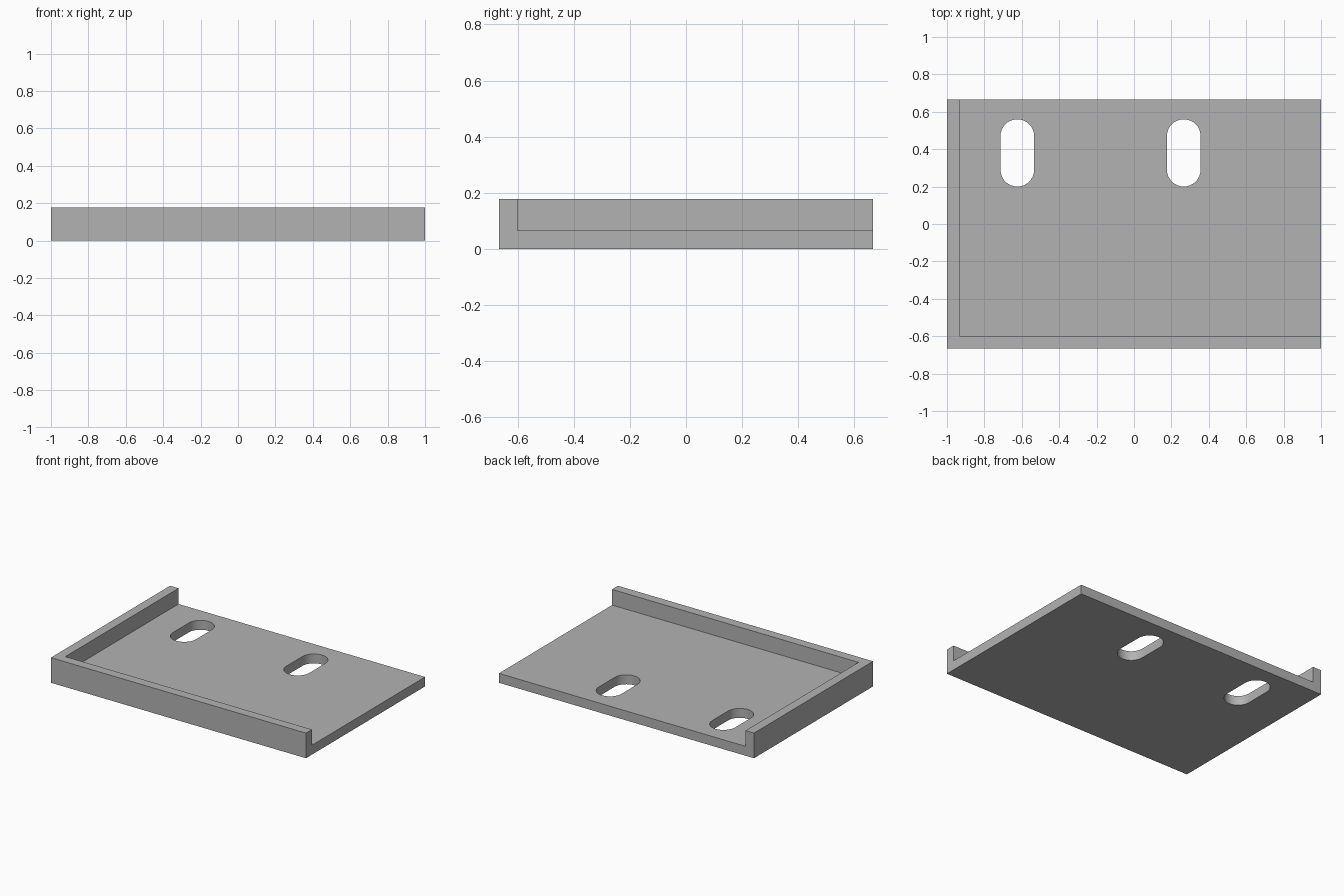
import bpy, bmesh, math

cube = bpy.data.objects.get("Cube")
if cube:
    bpy.data.objects.remove(cube, do_unlink=True)

# Overall proportions
LENGTH, DEPTH, HEIGHT = 2.0, 4 / 3, 0.178
WALL = 1 / 15
SLOT_RADIUS, SLOT_HALF = 0.09, 0.09
SLOT_Y = 0.38

grey = bpy.data.materials.new("plain grey")
grey.use_nodes = True
colour = (0.45, 0.45, 0.45, 1)
grey.diffuse_color = colour
grey.node_tree.nodes["Principled BSDF"].inputs["Base Color"].default_value = colour


def prism(name, outline, bottom, top):
    """Extrude a flat outline from bottom to top."""
    bm = bmesh.new()
    base = bm.faces.new([bm.verts.new((x, y, bottom)) for x, y in outline])
    result = bmesh.ops.extrude_face_region(bm, geom=[base])
    moved = [g for g in result["geom"] if isinstance(g, bmesh.types.BMVert)]
    bmesh.ops.translate(bm, verts=moved, vec=(0, 0, top - bottom))
    bmesh.ops.recalc_face_normals(bm, faces=bm.faces)
    mesh = bpy.data.meshes.new(name)
    bm.to_mesh(mesh)
    bm.free()
    mesh.materials.append(grey)
    obj = bpy.data.objects.new(name, mesh)
    bpy.context.collection.objects.link(obj)
    return obj


def rectangle(x0, x1, y0, y1):
    return [(x0, y0), (x1, y0), (x1, y1), (x0, y1)]


def slot(cx, cy, steps=16):
    """Rounded slot outline, long in y."""
    points = []
    for start, side in ((0, 1), (math.pi, -1)):
        for i in range(steps + 1):
            a = start + math.pi * i / steps
            points.append((cx + SLOT_RADIUS * math.cos(a),
                           cy + side * SLOT_HALF + SLOT_RADIUS * math.sin(a)))
    return points


# Solid block that becomes the tray
hx, hy = LENGTH / 2, DEPTH / 2
tray = prism("corner_tray", rectangle(-hx, hx, -hy, hy), 0, HEIGHT)

# Pocket open at the back and left, then two through slots
cutters = [prism("pocket_cutter", rectangle(-hx + WALL, hx + 1, -hy + WALL, hy + 1), WALL, 1)]
for x in (-0.624, 0.266):
    cutters.append(prism("slot_cutter", slot(x, SLOT_Y), -1, 1))

bpy.ops.object.select_all(action="DESELECT")
bpy.context.view_layer.objects.active = tray
tray.select_set(True)
for cutter in cutters:
    cutter.hide_render = True
    cut = tray.modifiers.new(cutter.name, "BOOLEAN")
    cut.operation = "DIFFERENCE"
    cut.solver = "EXACT"
    cut.object = cutter
    bpy.ops.object.modifier_apply(modifier=cut.name)
    bpy.data.objects.remove(cutter, do_unlink=True)

# Smooth slot ends, crisp edges elsewhere
bpy.ops.object.shade_smooth_by_angle(angle=math.radians(30))
